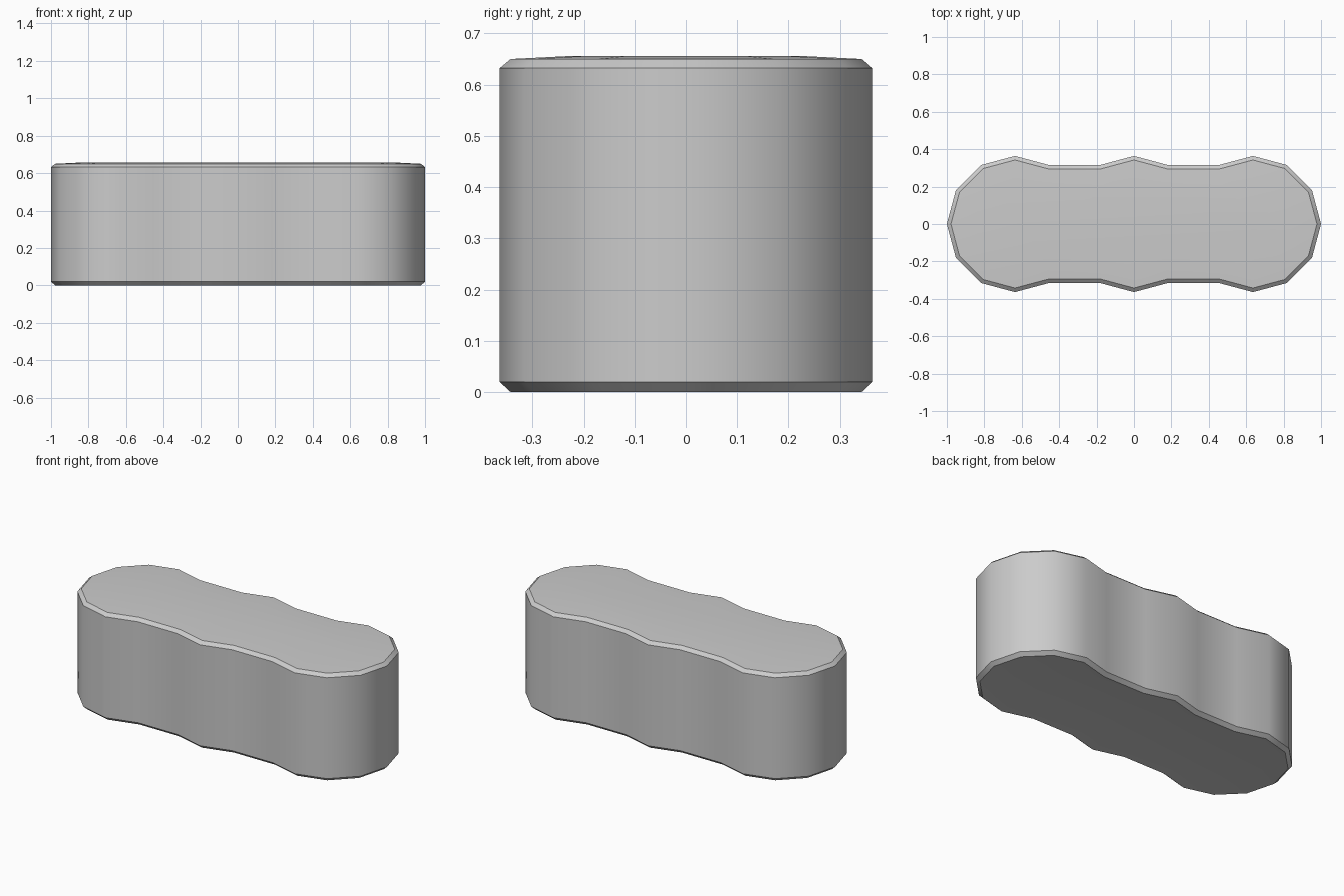
import bpy, bmesh, math

cube = bpy.data.objects.get("Cube")
if cube:
    bpy.data.objects.remove(cube, do_unlink=True)

RADIUS, SPACING = 0.364, 0.636
SIDE_BOTTOM, SIDE_TOP = 0.02, 0.632

grey = bpy.data.materials.new("light grey")
grey.use_nodes = True
colour = (0.6, 0.6, 0.6, 1)
grey.diffuse_color = colour
grey.node_tree.nodes["Principled BSDF"].inputs["Base Color"].default_value = colour


def arc(cx, start, end):
    """Points of a twelve-sided circle around (cx, 0), angles in degrees."""
    return [(cx + RADIUS * math.cos(math.radians(a)), RADIUS * math.sin(math.radians(a)))
            for a in range(start, end + 1, 30)]


# Outline of three merged lobes, counter-clockwise
outline = (arc(SPACING, -120, 120) + arc(0, 60, 120)
           + arc(-SPACING, 60, 300) + arc(0, 240, 300))

bm = bmesh.new()
rings = [[bm.verts.new((x, y, z)) for x, y in outline] for z in (SIDE_BOTTOM, SIDE_TOP)]
low, high = rings
count = len(outline)
for i in range(count):
    j = (i + 1) % count
    bm.faces.new((low[i], low[j], high[j], high[i]))
top = bm.faces.new(high)
bottom = bm.faces.new(low[::-1])
bm.normal_update()


def inset(face, thickness, depth):
    bmesh.ops.inset_individual(bm, faces=[face], thickness=thickness,
                               depth=depth, use_even_offset=True)
    bm.normal_update()


# Chamfered rims, a gently raised top and a shallow hollow underneath
inset(top, 0.021, 0.018)
inset(top, 0.115, 0.006)
inset(bottom, 0.021, 0.02)
inset(bottom, 0.115, -0.006)

mesh = bpy.data.meshes.new("three_lobed_block")
bm.to_mesh(mesh)
bm.free()
mesh.materials.append(grey)
block = bpy.data.objects.new("three_lobed_block", mesh)
bpy.context.collection.objects.link(block)

# Smooth walls with crisp rim edges
bpy.ops.object.select_all(action="DESELECT")
block.select_set(True)
bpy.context.view_layer.objects.active = block
bpy.ops.object.shade_smooth_by_angle(angle=math.radians(33))
